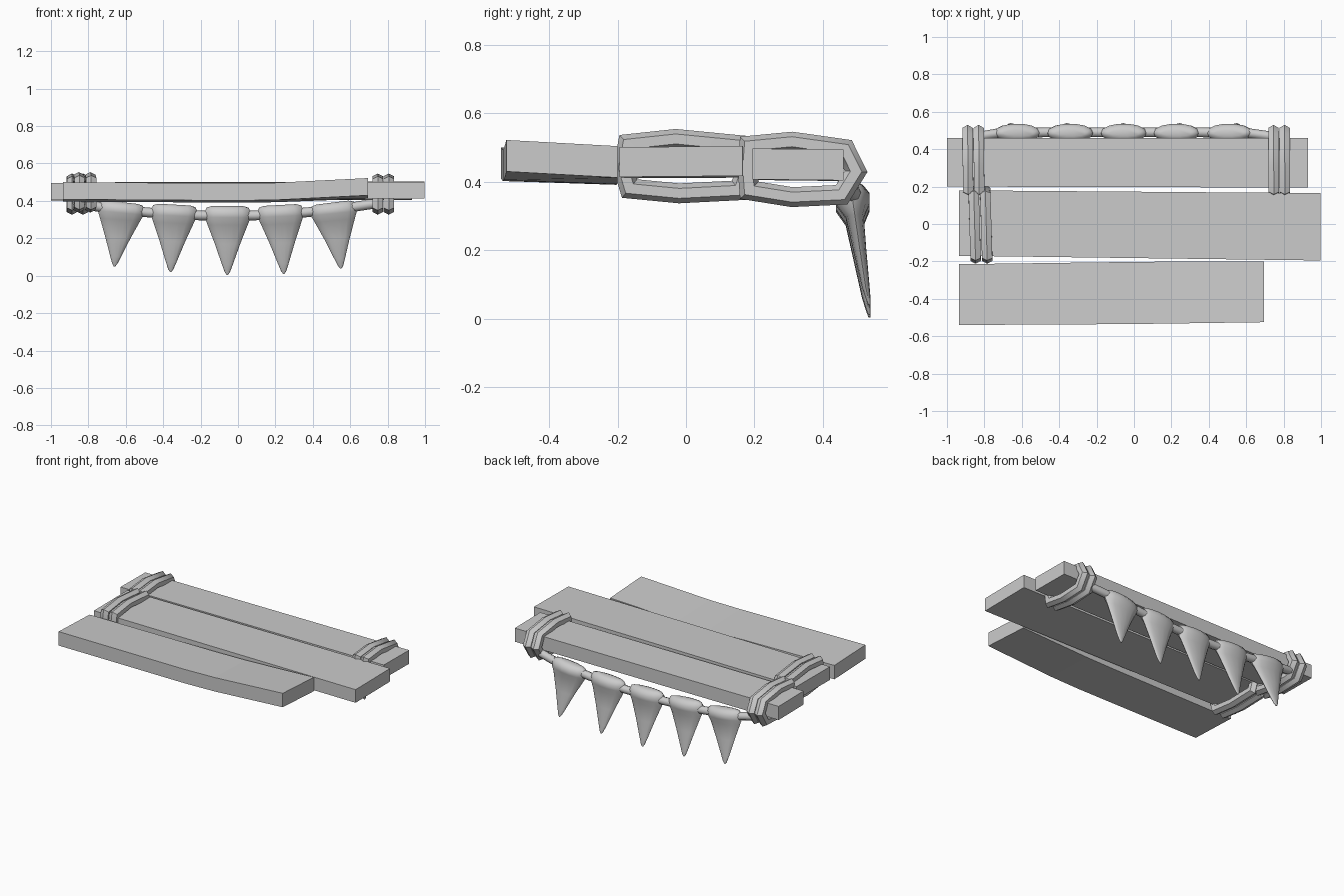
import bpy, bmesh, math
from mathutils import Vector

if "Cube" in bpy.data.objects:
    bpy.data.objects.remove(bpy.data.objects["Cube"])


def finish(bm, name, smooth=None):
    bmesh.ops.recalc_face_normals(bm, faces=bm.faces)
    me = bpy.data.meshes.new(name)
    bm.to_mesh(me)
    bm.free()
    ob = bpy.data.objects.new(name, me)
    bpy.context.collection.objects.link(ob)
    if smooth:
        bpy.ops.object.select_all(action='DESELECT')
        ob.select_set(True)
        bpy.context.view_layer.objects.active = ob
        bpy.ops.object.shade_smooth_by_angle(angle=math.radians(smooth))
    return ob


def skin(name, rings, closed=False, smooth=None):
    """Join cross-section rings into one surface, capping open ends."""
    bm = bmesh.new()
    vs = [[bm.verts.new(p) for p in ring] for ring in rings]
    n, m = len(vs), len(vs[0])
    for i in range(n if closed else n - 1):
        a, b = vs[i], vs[(i + 1) % n]
        for j in range(m):
            k = (j + 1) % m
            bm.faces.new((a[j], a[k], b[k], b[j]))
    if not closed:
        bm.faces.new(vs[0])
        bm.faces.new(vs[-1])
    return finish(bm, name, smooth)


def tube(name, path, ref, r, rw, closed=False, sides=6):
    """Mitred rope lying in the plane perpendicular to ref."""
    pts, ref, n = [Vector(p) for p in path], Vector(ref), len(path)
    rings = []
    for i, p in enumerate(pts):
        before = pts[(i - 1) % n] if closed or i else p
        after = pts[(i + 1) % n] if closed or i < n - 1 else p
        d1, d2 = (p - before).normalized(), (after - p).normalized()
        t = (d1 + d2).normalized()
        miter = 1 / max(t.dot(d1), t.dot(d2), 0.6)
        nrm = ref.cross(t).normalized()
        ring = []
        for k in range(sides):
            a = math.tau * k / sides
            ring.append(p + nrm * (math.cos(a) * r * miter) + ref * (math.sin(a) * rw))
        rings.append(ring)
    return skin(name, rings, closed, 50)


def plank(name, stations):
    """stations: x, y front, y back, z bottom at front, z bottom at back, thickness."""
    skin(name, [[(x, y0, z0), (x, y1, z1), (x, y1, z1 + t), (x, y0, z0 + t)]
                for x, y0, y1, z0, z1, t in stations])


# Three boards, the front one bent
plank("back_plank", [(-1, 0.20, 0.46, 0.405, 0.402, 0.09),
                     (0.93, 0.195, 0.46, 0.407, 0.404, 0.09)])
plank("middle_plank", [(-0.935, -0.17, 0.18, 0.41, 0.412, 0.087),
                       (0.997, -0.195, 0.165, 0.414, 0.417, 0.087)])
plank("front_plank", [(-0.935, -0.54, -0.215, 0.408, 0.396, 0.092),
                      (-0.02, -0.535, -0.203, 0.402, 0.391, 0.092),
                      (0.20, -0.532, -0.201, 0.405, 0.393, 0.092),
                      (0.695, -0.525, -0.20, 0.430, 0.412, 0.092)])

# Rope lashings, outlines in y and z
back_loop = [(0.185, 0.505), (0.31, 0.517), (0.465, 0.495), (0.497, 0.43),
             (0.455, 0.362), (0.31, 0.355), (0.185, 0.375), (0.18, 0.44)]
middle_loop = [(-0.17, 0.51), (-0.03, 0.525), (0.155, 0.507), (0.178, 0.44),
               (0.155, 0.375), (-0.02, 0.366), (-0.165, 0.38), (-0.183, 0.44)]
for label, loop, xs, lean in (("back_left", back_loop, (-0.888, -0.829), -0.01),
                              ("back_right", back_loop, (0.747, 0.806), -0.005),
                              ("middle_left", middle_loop, (-0.852, -0.79), -0.03)):
    yc = sum(p[0] for p in loop) / len(loop)
    for i, x in enumerate(xs):
        path = [(x + lean * (y - yc), y, z) for y, z in loop]
        tube(f"{label}_lashing_{i + 1}", path, (1, 0, 0), 0.029, 0.032, closed=True)

# Sagging string that carries the teeth
tube("tooth_string", [(-0.84, 0.465, 0.385), (-0.73, 0.485, 0.365), (-0.48, 0.49, 0.338),
                      (-0.2, 0.49, 0.322), (0.09, 0.49, 0.322), (0.36, 0.49, 0.338),
                      (0.62, 0.485, 0.368), (0.76, 0.465, 0.39)],
     (0, 1, 0), 0.026, 0.026, sides=8)

# Teeth: z below top, half width, half depth, y centre
profile = [(0, 0.085, 0.016, 0.485), (-0.008, 0.112, 0.034, 0.486),
           (-0.03, 0.124, 0.05, 0.487), (-0.06, 0.123, 0.05, 0.487),
           (-0.10, 0.107, 0.027, 0.493), (-0.20, 0.068, 0.019, 0.508),
           (-0.31, 0.029, 0.011, 0.525), (-0.35, 0.014, 0.006, 0.533),
           (-0.365, 0.004, 0.003, 0.536)]
teeth = [(-0.620, 0.393, -0.66, 0.050), (-0.340, 0.380, -0.36, 0.020),
         (-0.055, 0.372, -0.057, 0.004), (0.225, 0.378, 0.245, 0.010),
         (0.505, 0.391, 0.55, 0.039)]
for n, (cx, top, tip_x, tip_z) in enumerate(teeth):
    lean, scale = (tip_x - cx) / 0.365, (top - tip_z) / 0.365
    rings = []
    for dz, hw, hd, yc in profile:
        ring = []
        for k in range(14):
            a = math.tau * k / 14
            u = hw * math.cos(a)
            ring.append((cx + u - dz * lean, yc + hd * math.sin(a),
                         top + dz * scale + u * lean * (1 + dz / 0.365)))
        rings.append(ring)
    skin(f"tooth_{n + 1}", rings, smooth=50)
